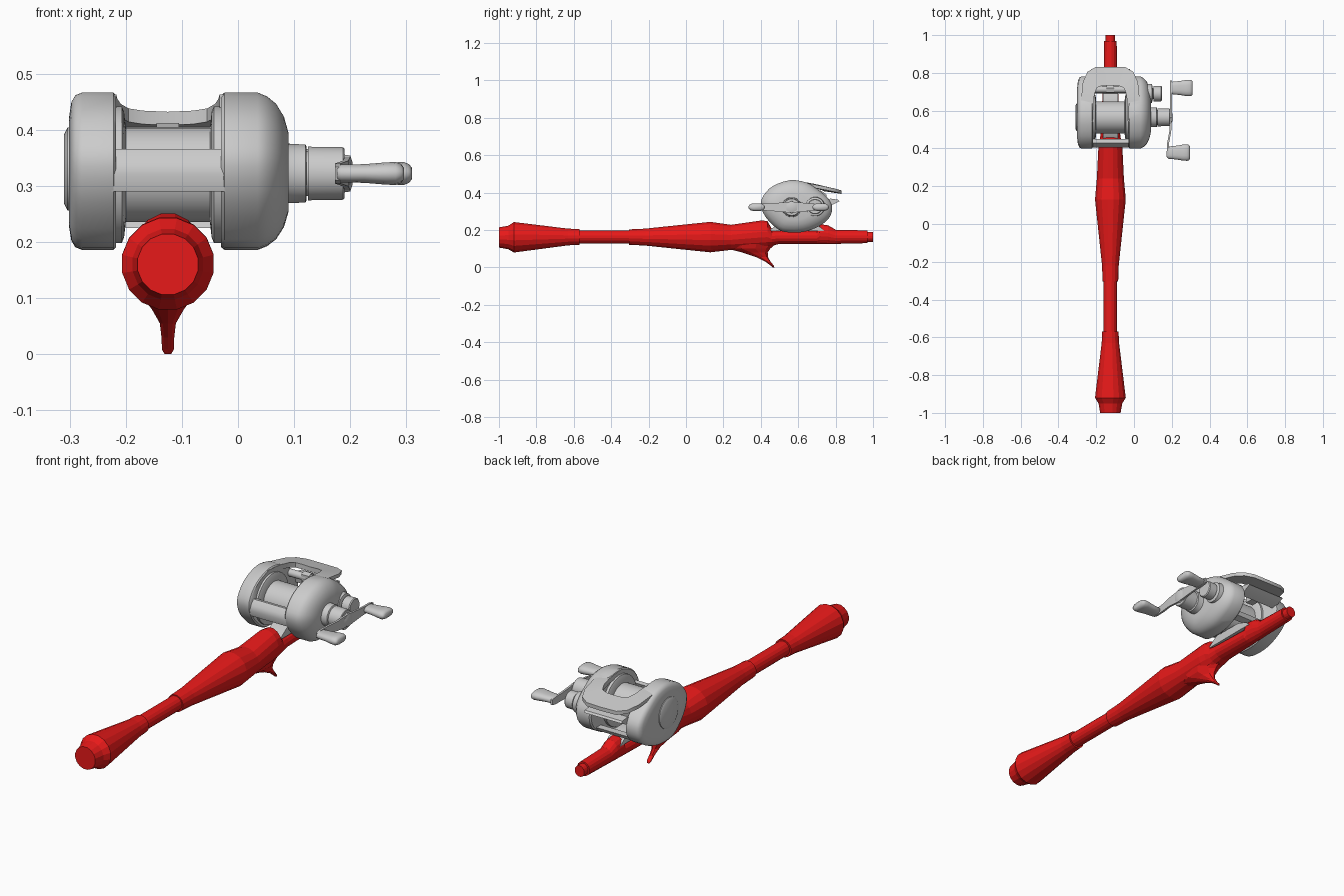
import bpy, bmesh
from math import sin, cos, pi, radians
from mathutils import Vector

red = bpy.data.materials.new("red")
red.diffuse_color = (0.8, 0.01, 0.01, 1)
CX = -0.125          # rod axis x
AY, AZ = 0.565, 0.322  # spool axis


def finish(bm, name, mat=None, smooth=None):
    bmesh.ops.recalc_face_normals(bm, faces=bm.faces)
    me = bpy.data.meshes.new(name)
    bm.to_mesh(me)
    bm.free()
    ob = bpy.data.objects.new(name, me)
    bpy.context.collection.objects.link(ob)
    if mat:
        me.materials.append(mat)
    if smooth:
        bpy.ops.object.select_all(action='DESELECT')
        ob.select_set(True)
        bpy.context.view_layer.objects.active = ob
        bpy.ops.object.shade_smooth_by_angle(angle=radians(smooth))
    return ob


def loft(name, rings, mat=None, smooth=None):
    """Skin closed rings with quads and cap both ends."""
    bm = bmesh.new()
    vs = [[bm.verts.new(p) for p in r] for r in rings]
    n = len(vs[0])
    for a, b in zip(vs, vs[1:]):
        for i in range(n):
            j = (i + 1) % n
            bm.faces.new((a[i], a[j], b[j], b[i]))
    bm.faces.new(vs[0])
    bm.faces.new(vs[-1])
    return finish(bm, name, mat, smooth)


def circle(n):
    return [(cos(2 * pi * (i + 0.5) / n), sin(2 * pi * (i + 0.5) / n)) for i in range(n)]


def turned_x(name, prof, y=AY, z=AZ, n=32):
    """Lathe around an x-parallel axis; prof is (x, radius)."""
    return loft(name, [[(x, y + r * c, z + r * s) for c, s in circle(n)] for x, r in prof], smooth=35)


def bar_x(name, outline, x0, x1):
    return loft(name, [[(x, y, z) for y, z in outline] for x in (x0, x1)], smooth=35)


def spline(pts, k=3):
    """Closed Catmull-Rom through 2D points."""
    out, n = [], len(pts)
    for i in range(n):
        a, b, c, d = (Vector(pts[(i + o) % n]) for o in (-1, 0, 1, 2))
        for j in range(k):
            t = j / k
            out.append(0.5 * (2 * b + (c - a) * t + (2 * a - 5 * b + 4 * c - d) * t * t
                              + (3 * b - a - 3 * c + d) * t ** 3))
    return out


# Rod and grips: y, half width, bottom z, top z
stations = [(-1, .055, .105, .215), (-.95, .064, .096, .224), (-.92, .083, .078, .244),
            (-.63, .047, .117, .208), (-.57, .044, .12, .206), (-.57, .036, .127, .199),
            (-.305, .036, .127, .199), (-.305, .042, .12, .204), (-.22, .045, .116, .208),
            (.13, .083, .079, .245), (.24, .073, .092, .229), (.4, .065, .098, .252),
            (.435, .06, .102, .25), (.46, .055, .115, .205), (.5, .05, .125, .2),
            (.70, .042, .125, .2), (.715, .042, .123, .232), (.76, .04, .123, .226),
            (.80, .036, .125, .202), (.97, .034, .129, .198), (.97, .026, .136, .19), (1, .026, .136, .19)]
loft("rod_handle", [[(CX + w * c, y, (b + t) / 2 + (t - b) / 2 * s) for c, s in circle(16)]
                    for y, w, b, t in stations], red)

# Finger trigger: z, rear y, front y, half width
trig = [(.125, .18, .48, .055), (.1, .22, .45, .046), (.08, .30, .437, .03),
        (.055, .375, .438, .015), (.03, .425, .453, .012), (.008, .455, .471, .011), (0, .464, .472, .006)]
loft("finger_trigger", [[(CX + w * c, (a + b) / 2 + (b - a) / 2 * s, z) for c, s in circle(10)]
                        for z, a, b, w in trig], red)

# Reel side plates share one outline (y, z)
outline = spline([(.4, .335), (.415, .385), (.465, .435), (.555, .466), (.64, .455), (.70, .42),
                  (.755, .375), (.78, .33), (.772, .275), (.725, .228), (.64, .192),
                  (.55, .187), (.49, .205), (.425, .27)])


def plate(name, sections):
    loft(name, [[(x, .58 + (p.x - .58) * s, .322 + (p.y - .322) * s) for p in outline]
                for x, s in sections], smooth=40)


plate("left_side_plate", [(-.217, .965), (-.222, 1), (-.278, 1), (-.29, .965), (-.297, .88), (-.301, .7)])
plate("right_side_plate", [(-.03, .965), (-.024, 1), (.035, 1), (.052, .95), (.068, .86), (.082, .7), (.09, .5)])
turned_x("left_cap", [(-.295, .076), (-.304, .074), (-.31, .062)], z=.33)

# Spool with flanges
turned_x("spool", [(-.219, .122), (-.207, .122), (-.203, .112), (-.2, .085), (-.05, .085),
                   (-.047, .112), (-.043, .122), (-.028, .122)], z=.32, n=40)

# Hood: U-shaped strip over the front of the frame, mirrored about the rod axis
outer = [(-.161, .54, .463), (-.155, .66, .452), (-.146, .75, .435), (-.122, .805, .423), (-.08, .83, .416), (0, .832, .415)]
inner = [(-.092, .54, .463), (-.09, .64, .455), (-.084, .69, .446), (-.07, .722, .438), (-.045, .732, .434), (0, .733, .432)]


def mirrored(row):
    return row + [(-x, y, z) for x, y, z in row[-2::-1]]


rings = []
for (ax, ay, az), (bx, by, bz) in zip(mirrored(outer), mirrored(inner)):
    rings.append([(CX + ax, ay, az - .004), (CX + ax * .98 + bx * .02, ay, az - .022),
                  (CX + bx, by, bz - .024), (CX + bx, by, bz)])
loft("front_hood", rings, smooth=40)

# Crossbars of the frame
bar_x("thumb_rest", [(.413, .29), (.404, .32), (.41, .345), (.43, .366), (.45, .362), (.44, .34), (.437, .29)], -.225, -.022)
bar_x("nose_bar", [(.755, .325), (.79, .338), (.82, .353), (.812, .362), (.77, .368), (.75, .35)], -.225, -.022)
bar_x("lower_bar", [(.69, .225), (.725, .232), (.735, .25), (.70, .25)], -.225, -.022)
turned_x("line_guide_screw", [(-.225, .018), (-.022, .018)], .712, .388, 12)
bar_x("line_guide", [(.695, .34), (.75, .34), (.75, .39), (.72, .412), (.695, .405)], CX - .02, CX + .02)
bar_x("reel_foot", [(.44, .195), (.74, .195), (.72, .215), (.66, .236), (.5, .236)], CX - .04, CX + .04)

# Drag knob, spool tension cap and handle nut
turned_x("drag_collar", [(.07, .06), (.09, .053), (.12, .052), (.122, .049)])
turned_x("drag_knob", [(.12, .04), (.125, .04), (.125, .048), (.187, .047), (.19, .044)])
turned_x("tension_cap", [(.05, .055), (.095, .05), (.1, .028), (.103, .028), (.103, .041), (.143, .041), (.147, .037)], .69, .325)
turned_x("handle_nut", [(.18, .035), (.2, .032), (.204, .02)], n=6)

# Crank arm: y, x, half height
arm = [(.355, .178, .012), (.38, .178, .018), (.43, .181, .019), (.49, .192, .023), (.565, .195, .03),
       (.63, .195, .023), (.69, .195, .018), (.735, .195, .018), (.76, .195, .012)]
loft("crank_arm", [[(x - .005, y, AZ - h), (x + .005, y, AZ - h), (x + .005, y, AZ + h), (x - .005, y, AZ + h)]
                   for y, x, h in arm], smooth=30)

# Paddle knobs: offset x, half depth, half height
paddle = [(0, .026, .014), (.008, .033, .016), (.05, .037, .017), (.085, .043, .02), (.105, .044, .021),
          (.115, .041, .017), (.12, .034, .01)]
for label, x0, yc in (("rear", .176, .378), ("front", .19, .72)):
    ring = [(abs(c) ** .6 * (1 if c > 0 else -1), s) for c, s in circle(16)]
    loft(label + "_paddle", [[(x0 + x, yc + w * c, AZ + h * s) for c, s in ring] for x, w, h in paddle], smooth=40)
